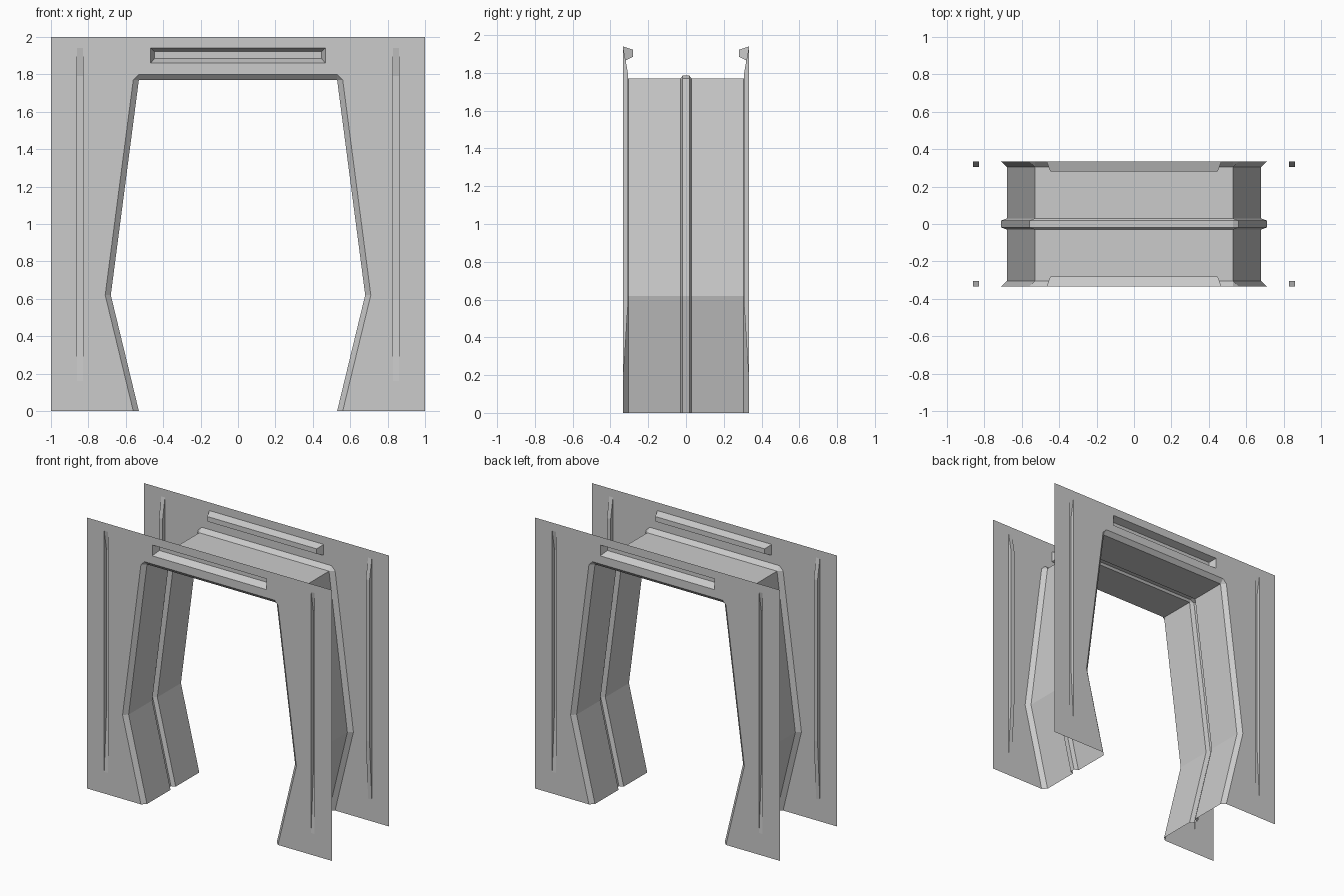
import bpy, bmesh, math
from mathutils import Matrix, Vector

if "Cube" in bpy.data.objects:
    bpy.data.objects.remove(bpy.data.objects["Cube"])

FACE_Y = 0.333


def opening(ox, oz):
    """Doorway outline, left foot to right foot, pushed outward by ox / oz."""
    half = [(0.53 + ox, 0), (0.68 + ox, 0.62), (0.53 + ox, 1.77), (0.53, 1.77 + oz)]
    return [(-x, z) for x, z in half] + half[::-1]


def finish(bm, name, test_normal):
    """Weld, make normals consistent, face the largest face along test_normal."""
    bmesh.ops.remove_doubles(bm, verts=bm.verts, dist=1e-4)
    bmesh.ops.recalc_face_normals(bm, faces=bm.faces)
    bm.normal_update()
    big = max(bm.faces, key=lambda f: f.calc_area() * abs(f.normal.dot(test_normal)))
    if big.normal.dot(test_normal) < 0:
        bmesh.ops.reverse_faces(bm, faces=bm.faces)
    mesh = bpy.data.meshes.new(name)
    bm.to_mesh(mesh)
    bm.free()
    ob = bpy.data.objects.new(name, mesh)
    bpy.context.collection.objects.link(ob)
    return ob


def rect(x0, x1, z0, z1):
    return [(x0, z0), (x1, z0), (x1, z1), (x0, z1)]


def make_panel(name, angle):
    bm = bmesh.new()
    edges = []

    def loop(points, y, keep=False):
        vs = [bm.verts.new((x, y, z)) for x, z in points]
        if keep:
            edges.extend(bm.edges.new((vs[i], vs[(i + 1) % len(vs)])) for i in range(len(vs)))
        return vs

    # panel outline including the doorway
    loop([(-1, 0)] + opening(0.03, 0.03) + [(1, 0), (1, 2), (-1, 2)], -FACE_Y, True)

    # sunken light box above the door and tapered side grooves
    pockets = [(rect(-0.467, 0.467, 1.86, 1.94), rect(-0.447, 0.447, 1.885, 1.922), -0.28)]
    for x0, x1 in ((-0.86, -0.83), (0.83, 0.86)):
        pockets.append((rect(x0, x1, 0.16, 1.94), rect(x0, x1, 0.6, 1.79), -0.306))
    rims = [(loop(rim, -FACE_Y, True), loop(floor, y)) for rim, floor, y in pockets]

    bmesh.ops.triangle_fill(bm, edges=edges, use_beauty=True, normal=(0, -1, 0))
    for a, b in rims:
        for i in range(4):
            j = (i + 1) % 4
            bm.faces.new((a[i], a[j], b[j], b[i]))
        bm.faces.new(b)
    bmesh.ops.dissolve_limit(bm, angle_limit=0.001, verts=bm.verts, edges=bm.edges)
    ob = finish(bm, name, Vector((0, -1, 0)))
    ob.data.transform(Matrix.Rotation(angle, 4, 'Z'))


make_panel("front_panel", 0)
make_panel("back_panel", math.pi)

# doorway lining: chamfered rims and a centre channel swept round the opening
section = [(-FACE_Y, 0.03, 0.03), (-0.305, 0, 0), (-0.03, 0, 0), (-0.018, 0.03, 0.015),
           (0.018, 0.03, 0.015), (0.03, 0, 0), (0.305, 0, 0), (FACE_Y, 0.03, 0.03)]
bm = bmesh.new()
rows = [[bm.verts.new((x, y, z)) for x, z in opening(ox, oz)] for y, ox, oz in section]
for a, b in zip(rows, rows[1:]):
    for i in range(len(a) - 1):
        bm.faces.new((a[i], a[i + 1], b[i + 1], b[i]))
bmesh.ops.dissolve_degenerate(bm, dist=1e-4, edges=bm.edges)
finish(bm, "doorway_lining", Vector((0, 0, -1)))
